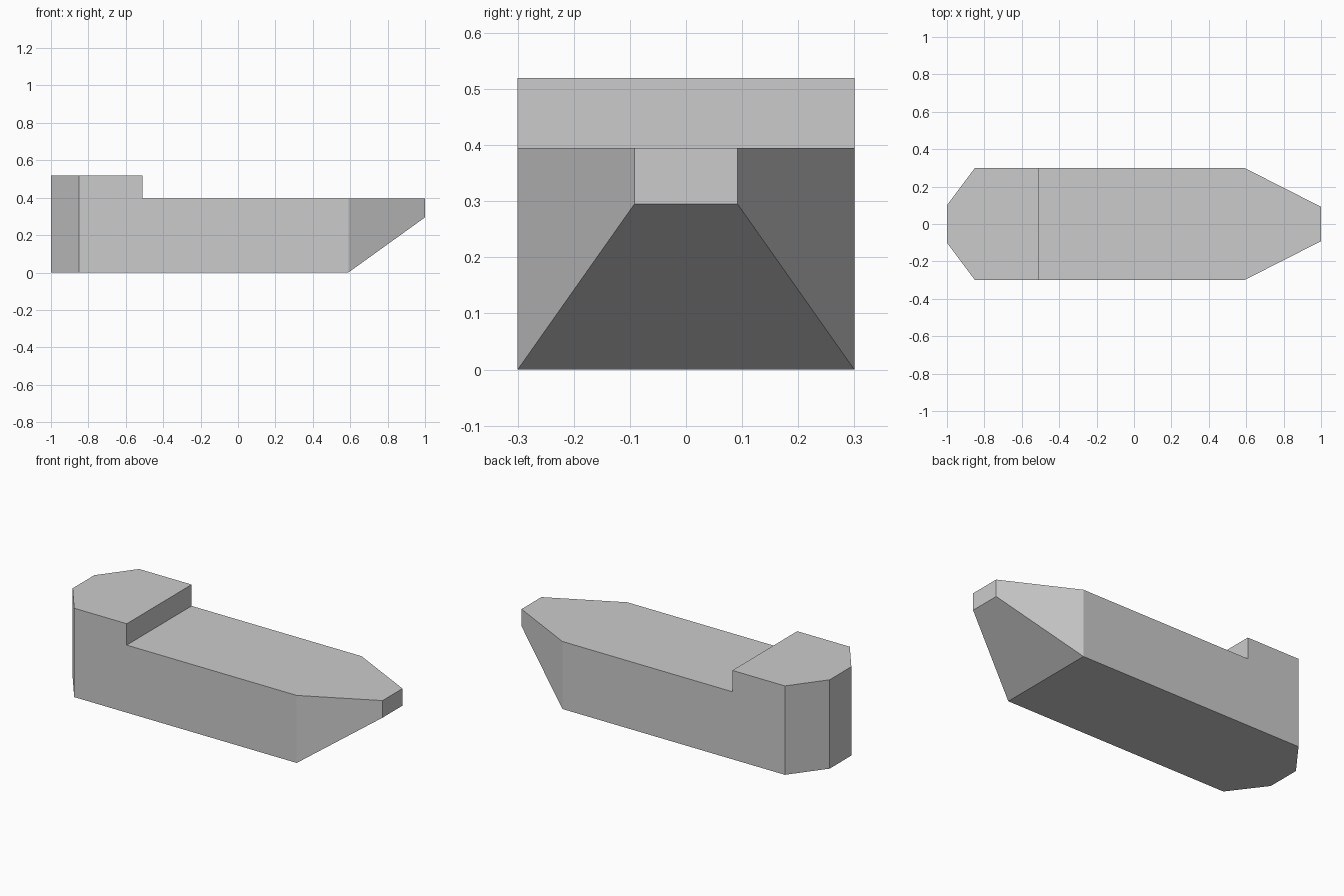
import bpy, bmesh, math

if "Cube" in bpy.data.objects:
    bpy.data.objects.remove(bpy.data.objects["Cube"])

grey = bpy.data.materials.new("plain_grey")
grey.diffuse_color = (0.6, 0.6, 0.6, 1)
grey.use_nodes = True
grey.node_tree.nodes["Principled BSDF"].inputs["Base Color"].default_value = grey.diffuse_color

DECK, STERN_TOP = 0.395, 0.52
STEP_X = -0.51

# Hull cross-sections from stern to bow: x, half width, keel height
sections = [(-1.0, 0.10, 0), (-0.85, 0.30, 0), (STEP_X, 0.30, 0),
            (0.59, 0.30, 0), (1.0, 0.092, 0.295)]

bm = bmesh.new()
rings = [[bm.verts.new(p) for p in ((x, -w, z), (x, w, z), (x, w, DECK), (x, -w, DECK))]
         for x, w, z in sections]

# Skin between the sections, then stern and bow ends
for a, b in zip(rings, rings[1:]):
    for i in range(4):
        j = (i + 1) % 4
        bm.faces.new((a[i], a[j], b[j], b[i]))
bm.faces.new(rings[0])
bm.faces.new(rings[-1])
bmesh.ops.recalc_face_normals(bm, faces=bm.faces)

# Raised stern deck
aft = [f for f in bm.faces
       if f.normal.z > 0.9 and f.calc_center_median().x < STEP_X]
raised = bmesh.ops.extrude_face_region(bm, geom=aft)["geom"]
bmesh.ops.delete(bm, geom=[f for f in aft if f.is_valid], context="FACES_ONLY")
bmesh.ops.translate(bm, vec=(0, 0, STERN_TOP - DECK),
                    verts=[v for v in raised if isinstance(v, bmesh.types.BMVert)])

# Remove the faces' loose inner edges and merge flat panels
bmesh.ops.delete(bm, geom=[e for e in bm.edges if not e.link_faces], context="EDGES")
bmesh.ops.dissolve_limit(bm, angle_limit=math.radians(1), verts=bm.verts, edges=bm.edges)
bmesh.ops.recalc_face_normals(bm, faces=bm.faces)

mesh = bpy.data.meshes.new("barge_hull")
bm.to_mesh(mesh)
bm.free()
mesh.materials.append(grey)
bpy.context.collection.objects.link(bpy.data.objects.new("barge_hull", mesh))
